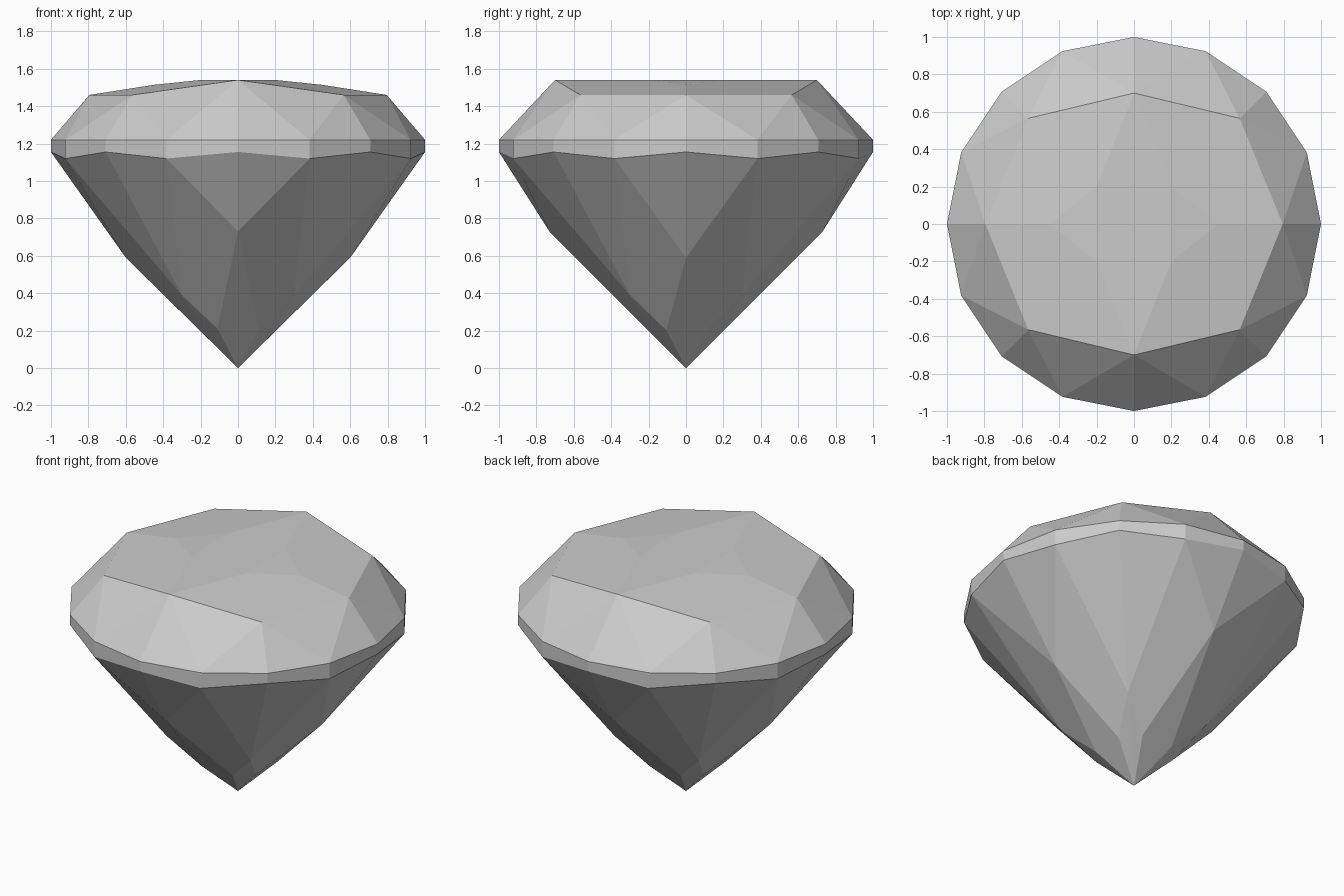
import bpy, bmesh
from math import sin, cos, pi, radians

cube = bpy.data.objects.get("Cube")
if cube:
    bpy.data.objects.remove(cube, do_unlink=True)

# Single plain stone colour
stone = bpy.data.materials.new("pale_grey_stone")
stone.use_nodes = True
colour = (0.6, 0.6, 0.6, 1)
stone.diffuse_color = colour
stone.node_tree.nodes["Principled BSDF"].inputs["Base Color"].default_value = colour


def mirrored(points):
    """Repeat quarter points across the x and y planes."""
    return {(sx * x, sy * y, z) for x, y, z in points
            for sx in (1, -1) for sy in (1, -1)}


# Girdle: sixteen sides, level on top and scalloped below
girdle = []
for i in range(16):
    a = i * pi / 8
    girdle += [(cos(a), sin(a), 1.22),
               (cos(a), sin(a), 1.12 if i % 2 else 1.155)]

# Crown rim and the gently faceted table
crown = mirrored([(0, 0.7, 1.54), (0.565, 0.565, 1.46), (0.795, 0, 1.46),
                  (0.2, 0.2, 1.54), (0.45, 0, 1.514)])

# Pavilion: facet corners running down to the point
pavilion = mirrored([(0, 0.73, 0.73), (0.6, 0, 0.59), (0.3, 0.3, 0.39),
                     (0.11, 0.21, 0.21), (0.205, 0.105, 0.202), (0, 0, 0)])

# Facets are the planes stretched over all the corners
bm = bmesh.new()
for point in [*girdle, *sorted(crown), *sorted(pavilion)]:
    bm.verts.new(point)
bmesh.ops.remove_doubles(bm, verts=bm.verts, dist=0.0005)
bmesh.ops.convex_hull(bm, input=bm.verts)
bmesh.ops.dissolve_limit(bm, angle_limit=radians(1), verts=bm.verts, edges=bm.edges)
bmesh.ops.recalc_face_normals(bm, faces=bm.faces)

mesh = bpy.data.meshes.new("cut_gemstone")
bm.to_mesh(mesh)
bm.free()
mesh.materials.append(stone)
gem = bpy.data.objects.new("cut_gemstone", mesh)
bpy.context.collection.objects.link(gem)
